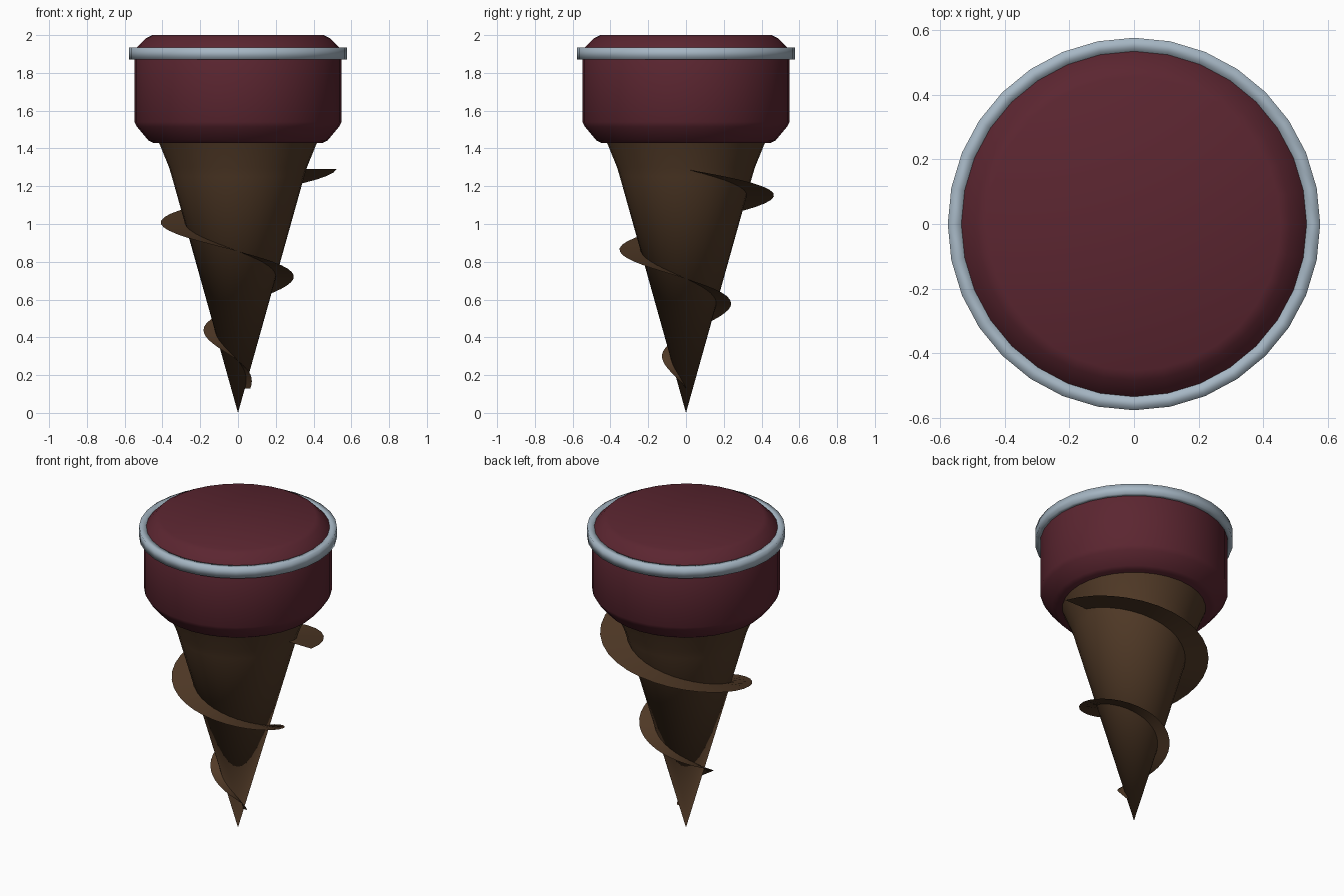
import bpy, bmesh, math

old = bpy.data.objects.get("Cube")
if old:
    bpy.data.objects.remove(old, do_unlink=True)


def material(name, rgb):
    mat = bpy.data.materials.new(name)
    mat.use_nodes = True
    mat.diffuse_color = (*rgb, 1)
    mat.node_tree.nodes["Principled BSDF"].inputs["Base Color"].default_value = (*rgb, 1)
    return mat


maroon = material("maroon", (0.105, 0.019, 0.030))
steel = material("pale_steel", (0.38, 0.47, 0.55))
brown = material("brown", (0.082, 0.042, 0.020))


def finish(name, bm, mat, angle):
    mesh = bpy.data.meshes.new(name)
    bm.to_mesh(mesh)
    bm.free()
    mesh.materials.append(mat)
    obj = bpy.data.objects.new(name, mesh)
    bpy.context.collection.objects.link(obj)
    bpy.ops.object.select_all(action="DESELECT")
    obj.select_set(True)
    bpy.context.view_layer.objects.active = obj
    bpy.ops.object.shade_smooth_by_angle(angle=math.radians(angle))
    return obj


def lathe(name, profile, mat, angle, closed=False, sides=32):
    """Spin an (r, z) profile around the z axis."""
    bm = bmesh.new()
    verts = [bm.verts.new((r, 0, z)) for r, z in profile]
    edges = [bm.edges.new(pair) for pair in zip(verts, verts[1:])]
    if closed:
        edges.append(bm.edges.new((verts[-1], verts[0])))
    bmesh.ops.spin(bm, geom=verts + edges, cent=(0, 0, 0), axis=(0, 0, 1),
                   angle=math.tau, steps=sides, use_duplicate=False)
    bmesh.ops.remove_doubles(bm, verts=bm.verts, dist=1e-4)
    bmesh.ops.recalc_face_normals(bm, faces=bm.faces)
    return finish(name, bm, mat, angle)


# Chamfered cap
lathe("cap", [(0, 1.43), (0.45, 1.43), (0.475, 1.443), (0.535, 1.515), (0.548, 1.54),
              (0.548, 1.91), (0.535, 1.935), (0.485, 1.985), (0.455, 2.0), (0, 2.0)],
      maroon, 40)

# Steel band around the cap
lathe("cap_band", [(0.535, 1.87), (0.577, 1.87), (0.577, 1.935), (0.535, 1.935)],
      steel, 180, closed=True)

# Tapered spike with a flared neck
lathe("spike", [(0, 0), (0.35, 1.25), (0.365, 1.30), (0.42, 1.435), (0, 1.435)], brown, 50)

# Spiral blade: a flat ribbon winding down the spike for two turns
bm = bmesh.new()
TURNS, STEPS, TOP, BOTTOM = 2, 64, 1.29, 0.13
rows = []
for i in range(STEPS + 1):
    t = i / STEPS
    a = t * TURNS * math.tau
    z = TOP + (BOTTOM - TOP) * t
    outer = 0.522 + (0.065 - 0.522) * t
    rows.append([bm.verts.new((r * math.cos(a), r * math.sin(a), z))
                 for r in (0.26 * z, outer)])
for (a, b), (c, d) in zip(rows, rows[1:]):
    bm.faces.new((a, c, d, b))
bmesh.ops.recalc_face_normals(bm, faces=bm.faces)
for f in bm.faces:
    f.normal_update()
if sum(f.normal.z for f in bm.faces) < 0:
    bmesh.ops.reverse_faces(bm, faces=bm.faces)
finish("spiral_blade", bm, brown, 40)
